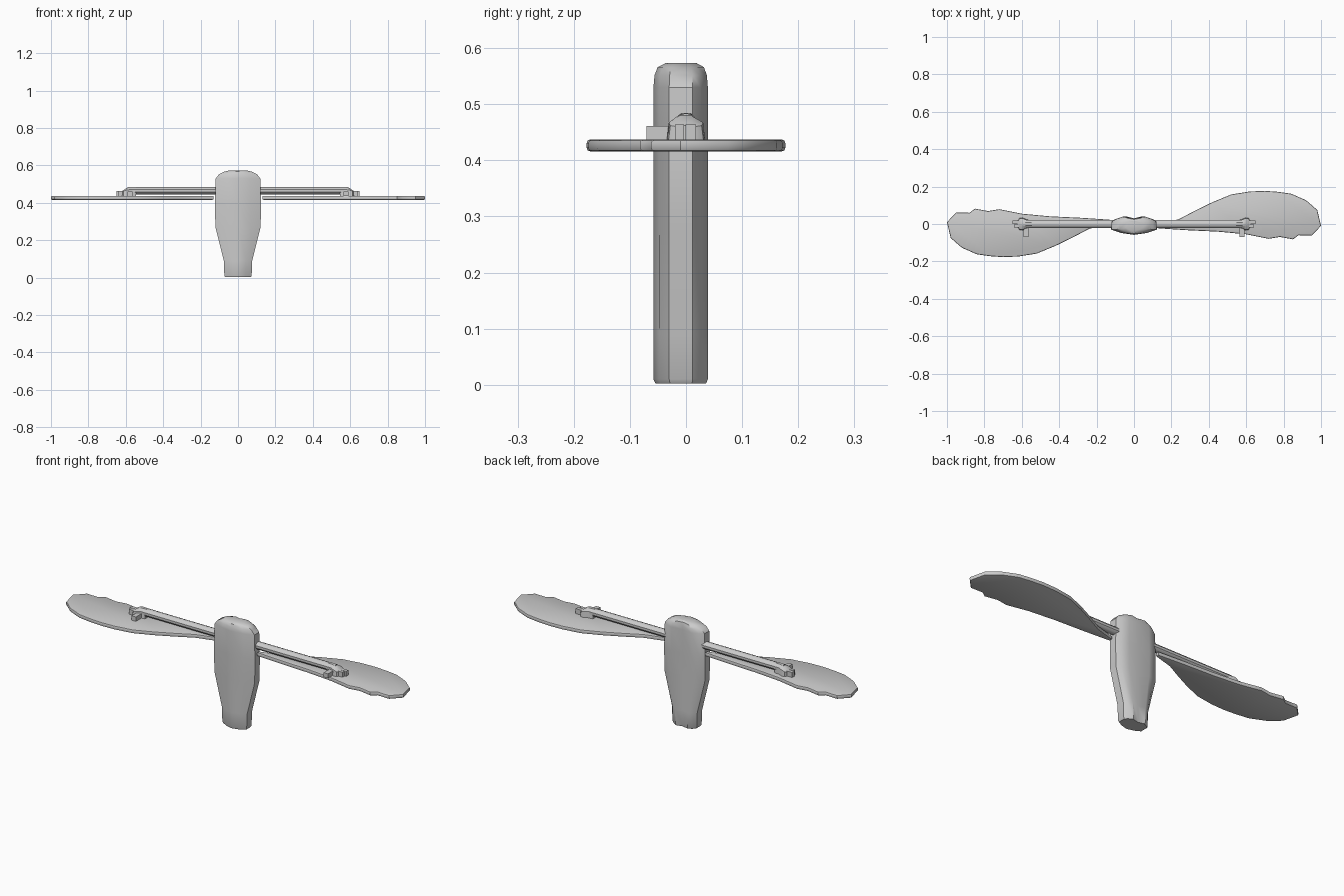
import bpy, bmesh, math
from mathutils import Matrix

if "Cube" in bpy.data.objects:
    bpy.data.objects.remove(bpy.data.objects["Cube"])


def finish(bm, name, angle=35):
    bmesh.ops.recalc_face_normals(bm, faces=bm.faces)
    me = bpy.data.meshes.new(name)
    bm.to_mesh(me)
    bm.free()
    ob = bpy.data.objects.new(name, me)
    bpy.context.collection.objects.link(ob)
    bpy.ops.object.select_all(action='DESELECT')
    ob.select_set(True)
    bpy.context.view_layer.objects.active = ob
    bpy.ops.object.shade_smooth_by_angle(angle=math.radians(angle))
    return ob


def loft(rings, name):
    bm = bmesh.new()
    vs = [[bm.verts.new(p) for p in r] for r in rings]
    n = len(vs[0])
    for a, b in zip(vs, vs[1:]):
        for i in range(n):
            j = (i + 1) % n
            bm.faces.new((a[i], a[j], b[j], b[i]))
    bm.faces.new(vs[0][::-1])
    bm.faces.new(vs[-1])
    return finish(bm, name)


# Central body: curved-front, grooved-back section lofted upward
section = [(1, -.030), (.55, -.048), (0, -.058), (-.55, -.048), (-1, -.030),
           (-1, .012), (-.82, .026), (-.5, .039), (0, .030),
           (.5, .039), (.82, .026), (1, .012)]
levels = [(.002, .068, .93), (.010, .073, 1), (.09, .076, 1), (.27, .121, 1),
          (.40, .123, 1), (.53, .119, 1), (.552, .102, .96),
          (.566, .075, .85), (.573, .045, .58)]
loft([[(x * w, -.008 + (y + .008) * s, z) for x, y in section]
      for z, w, s in levels], "body")

# Blades: one outline, repeated by a half turn
outline = [(.13, -.005), (.24, .026), (.33, .073), (.42, .117), (.52, .158),
           (.62, .174), (.70, .177), (.77, .172), (.84, .162), (.92, .127),
           (.98, .075), (1.0, -.01), (.95, -.062), (.88, -.060), (.85, -.082),
           (.78, -.069), (.72, -.079), (.67, -.069), (.60, -.055),
           (.45, -.041), (.28, -.033), (.13, -.023)]
for side, turn in (("right", 0), ("left", math.pi)):
    bm = bmesh.new()
    f = bm.faces.new([bm.verts.new((x, y, .416)) for x, y in outline])
    ext = bmesh.ops.extrude_face_region(bm, geom=[f])["geom"]
    top = [v for v in ext if isinstance(v, bmesh.types.BMVert)]
    bmesh.ops.translate(bm, verts=top, vec=(0, 0, .021))
    bmesh.ops.recalc_face_normals(bm, faces=bm.faces)
    rim = [e for e in bm.edges if abs(e.verts[0].co.z - e.verts[1].co.z) < .001]
    bmesh.ops.bevel(bm, geom=rim, offset=.006, segments=2, profile=.5,
                    affect='EDGES', clamp_overlap=True)
    bmesh.ops.rotate(bm, verts=bm.verts, cent=(0, 0, 0),
                     matrix=Matrix.Rotation(turn, 3, 'Z'))
    finish(bm, side + "_blade", 40)


def box(name, x, y, z):
    pts = [[(a, b, c) for a, b in ((x[0], y[0]), (x[1], y[0]),
                                   (x[1], y[1]), (x[0], y[1]))] for c in z]
    return loft(pts, name)


for side, s in (("right", 1), ("left", -1)):
    # Arm rod
    loft([[(s * x, .022 * math.cos(a), .464 + .020 * math.sin(a))
           for a in [math.tau * (i + .5) / 10 for i in range(10)]]
          for x in (.09, .59)], side + "_arm")
    # Flared clamp at the arm end
    prof = [(.545, .020, .484), (.575, .024, .484), (.597, .034, .478),
            (.612, .031, .467), (.622, .016, .462)]
    loft([[(s * x, y, z) for y, z in
           ((-w, .437), (w, .437), (w * .9, (h + .437) / 2 + .010),
            (w * .35, h), (-w * .35, h), (-w * .9, (h + .437) / 2 + .010))]
          for x, w, h in prof], side + "_clamp")
    # Paired prongs and side peg
    box(side + "_prong_front", sorted((s * .60, s * .642)), (-.020, -.004), (.437, .464))
    box(side + "_prong_back", sorted((s * .60, s * .65)), (-.001, .018), (.437, .464))
    box(side + "_peg", sorted((s * .564, s * .590)), (-.070, -.010), (.437, .461))
